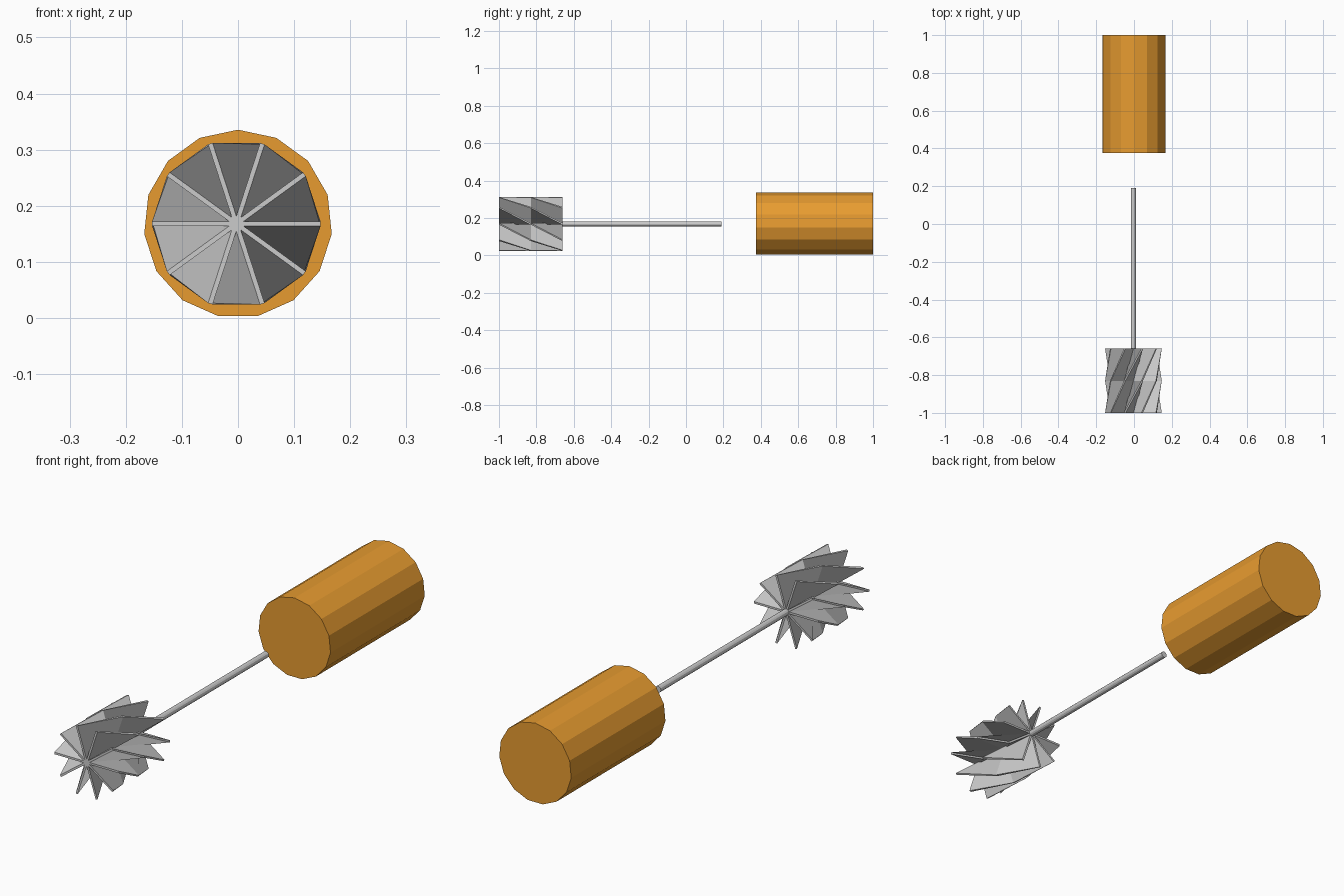
import bpy, bmesh
from math import pi, sin, cos, radians
from mathutils import Vector

if "Cube" in bpy.data.objects:
    bpy.data.objects.remove(bpy.data.objects["Cube"])

CX, CZ = -0.003, 0.168      # rotor axis


def new_object(name, bm):
    bmesh.ops.recalc_face_normals(bm, faces=bm.faces)
    me = bpy.data.meshes.new(name)
    bm.to_mesh(me)
    bm.free()
    ob = bpy.data.objects.new(name, me)
    bpy.context.collection.objects.link(ob)
    return ob


def rod(name, x, z, radius, y0, y1, sides):
    """Capped prism along y with a corner pointing up."""
    bm = bmesh.new()
    rings = [[bm.verts.new((x + radius * sin(2 * pi * i / sides), y,
                            z + radius * cos(2 * pi * i / sides)))
              for i in range(sides)] for y in (y0, y1)]
    for ring in rings:
        bm.faces.new(ring)
    a, b = rings
    for i in range(sides):
        j = (i + 1) % sides
        bm.faces.new((a[i], a[j], b[j], b[i]))
    return new_object(name, bm)


# Motor body
body = rod("motor_body", 0, 0.1675, 0.168, 0.375, 1.0, 15)
mat = bpy.data.materials.new("orange")
mat.diffuse_color = (0.8, 0.33, 0.03, 1)
mat.use_nodes = True
mat.node_tree.nodes["Principled BSDF"].inputs["Base Color"].default_value = mat.diffuse_color
body.data.materials.append(mat)

# Drive shaft
rod("drive_shaft", CX, CZ, 0.0135, -0.68, 0.19, 12)

# Twisted impeller: ten thin blades, each lofted through three stations
BLADES, RADIUS, HALF = 10, 0.15, 0.0042
bm = bmesh.new()
for k in range(BLADES):
    rings = []
    for s, y in enumerate((-1.0, -0.83, -0.66)):
        a = radians(36 * (k - s))
        out = Vector((cos(a), 0, sin(a)))
        side = Vector((-sin(a), 0, cos(a)))
        c = Vector((CX, y, CZ))
        rings.append([bm.verts.new(c + out * r + side * t) for r, t in
                      ((0, -HALF), (RADIUS, -HALF), (RADIUS, HALF), (0, HALF))])
    bm.faces.new(rings[0])
    bm.faces.new(rings[-1])
    for lo, hi in zip(rings, rings[1:]):
        for i in range(4):
            j = (i + 1) % 4
            bm.faces.new((lo[i], lo[j], hi[j], hi[i]))
new_object("impeller_blades", bm)
